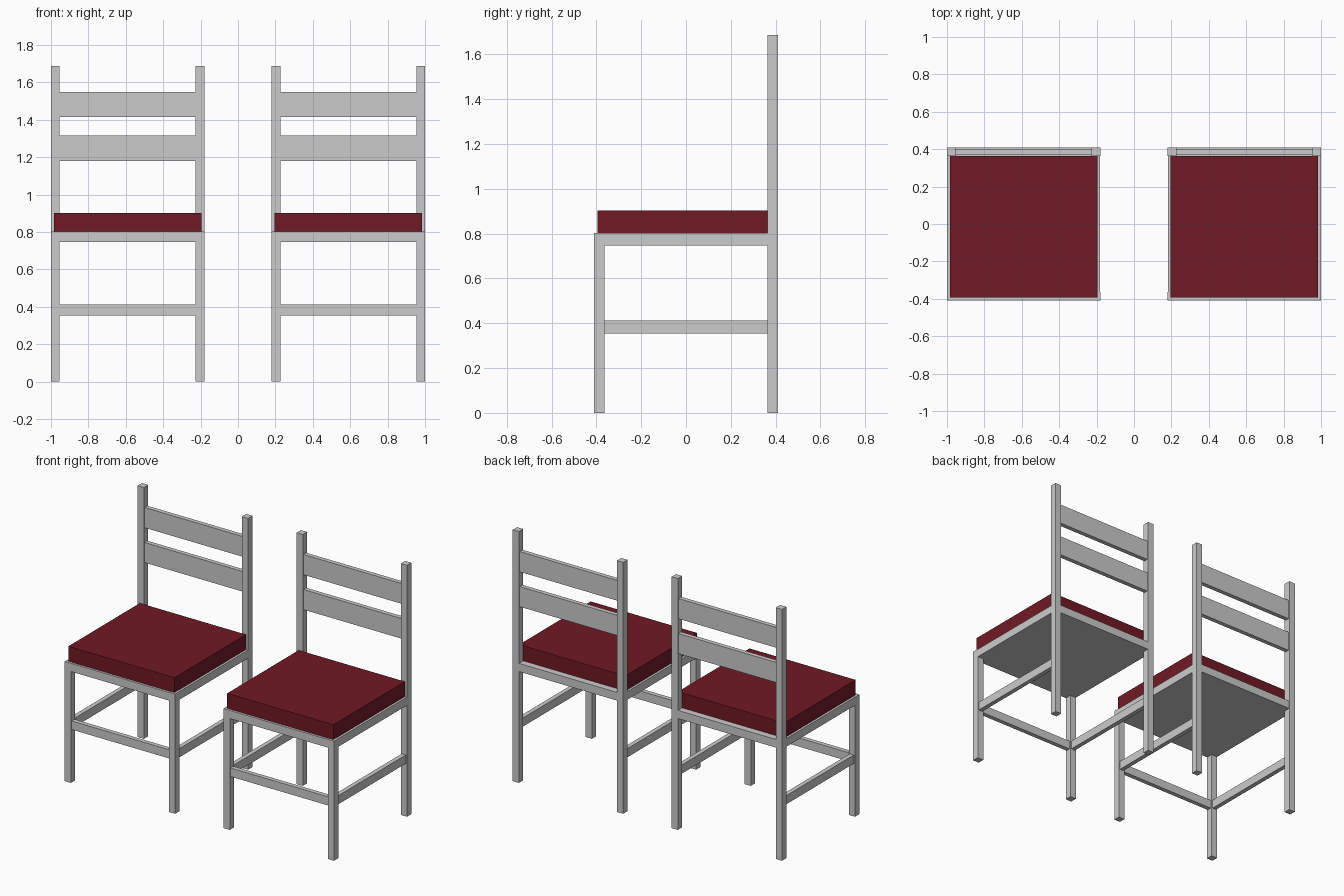
import bpy

if "Cube" in bpy.data.objects:
    bpy.data.objects.remove(bpy.data.objects["Cube"])

HALF = 0.41      # half width and half depth of one chair
LEG = 0.046      # leg thickness
SEAT_TOP = 0.803

red = bpy.data.materials.new("red_fabric")
red.diffuse_color = (0.16, 0.01, 0.018, 1)
red.use_nodes = True
red.node_tree.nodes["Principled BSDF"].inputs["Base Color"].default_value = red.diffuse_color


def box(name, x, y, z, material=None):
    """Box spanning the given (min, max) ranges."""
    spans = (x, y, z)
    bpy.ops.mesh.primitive_cube_add(size=1, location=[(a + b) / 2 for a, b in spans])
    obj = bpy.context.object
    obj.name = name
    obj.scale = [b - a for a, b in spans]
    bpy.ops.object.transform_apply(location=False, rotation=False, scale=True)
    if material:
        obj.data.materials.append(material)
    return obj


def chair(label, cx):
    inner = HALF - LEG
    near, far = HALF - 0.038, HALF - 0.008   # rails sit centred in the legs
    across = (cx - inner, cx + inner)
    stretcher_z = (0.355, 0.413)

    for side, s in (("left", -1), ("right", 1)):
        leg_x = sorted((cx + s * inner, cx + s * HALF))
        rail_x = sorted((cx + s * near, cx + s * far))
        # Legs: short in front, full-height posts behind
        box(f"{label}_front_leg_{side}", leg_x, (-HALF, -inner), (0, SEAT_TOP))
        box(f"{label}_back_post_{side}", leg_x, (inner, HALF), (0, 1.687))
        # Side stretchers
        box(f"{label}_side_stretcher_{side}", rail_x, (-inner, inner), stretcher_z)

    # Front stretcher
    box(f"{label}_front_stretcher", across, (-far, -near), stretcher_z)

    # Seat board and cushion
    edge = HALF - 0.001
    box(f"{label}_seat_board", (cx - edge, cx + edge), (-edge, edge), (0.747, SEAT_TOP - 0.001))
    box(f"{label}_cushion", (cx - 0.394, cx + 0.394), (-0.394, inner), (SEAT_TOP - 0.001, 0.903), red)

    # Back slats
    for name, z in (("lower", (1.18, 1.315)), ("upper", (1.414, 1.55))):
        box(f"{label}_back_slat_{name}", across, (near, far), z)


for label, cx in (("left_chair", -0.59), ("right_chair", 0.59)):
    chair(label, cx)
